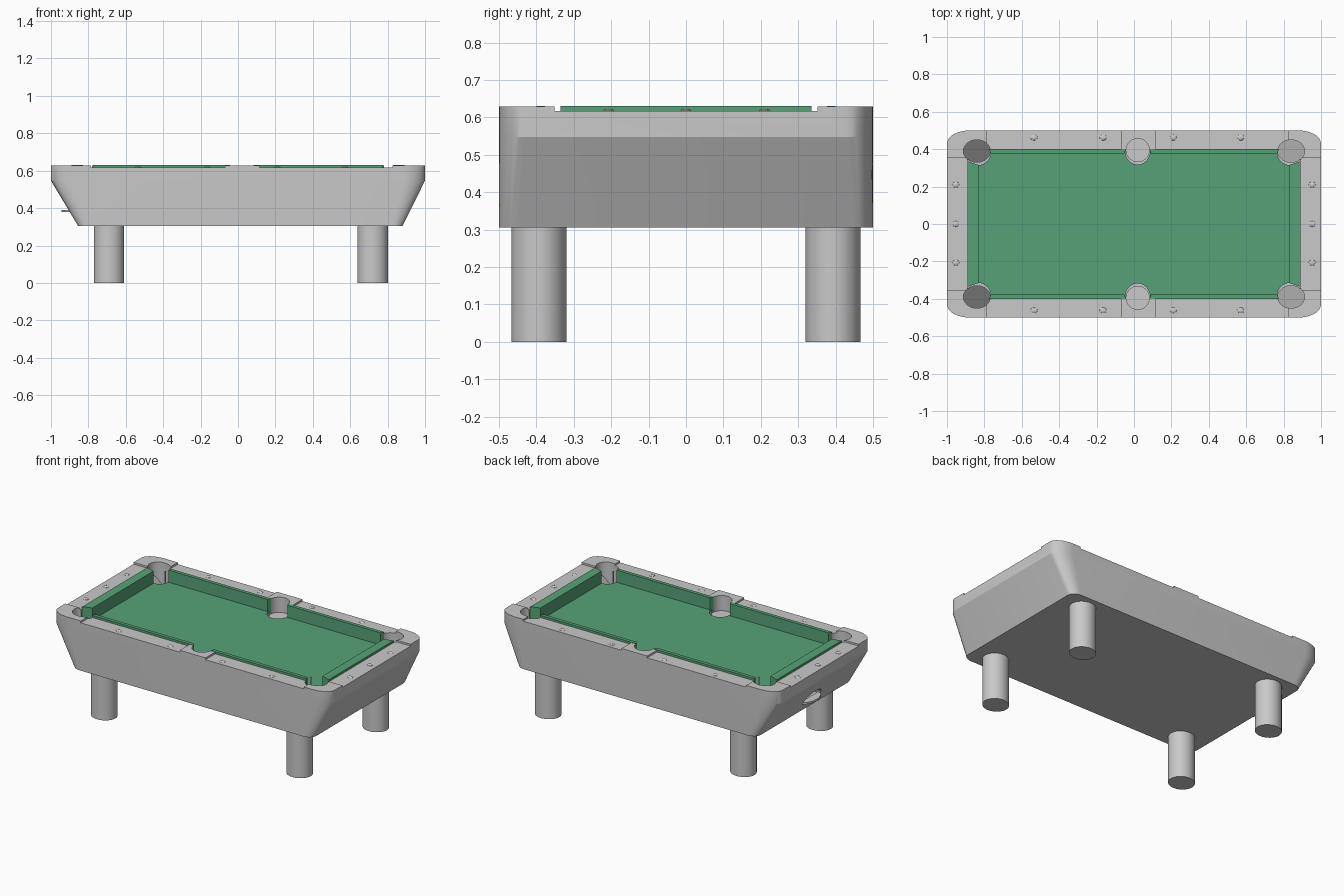
import bpy, bmesh, math
from mathutils import Matrix

if "Cube" in bpy.data.objects:
    bpy.data.objects.remove(bpy.data.objects["Cube"])


def material(name, rgb):
    m = bpy.data.materials.new(name)
    m.diffuse_color = (*rgb, 1)
    m.use_nodes = True
    m.node_tree.nodes["Principled BSDF"].inputs["Base Color"].default_value = m.diffuse_color
    return m


GREY = material("grey_wood", (0.585, 0.585, 0.585))
GREEN = material("green_cloth", (0.094, 0.36, 0.185))


def make(name, bm, mat):
    bmesh.ops.recalc_face_normals(bm, faces=bm.faces)
    me = bpy.data.meshes.new(name)
    bm.to_mesh(me)
    bm.free()
    ob = bpy.data.objects.new(name, me)
    bpy.context.collection.objects.link(ob)
    me.materials.append(mat)
    return ob


def loft(name, rings, mat):
    """Skin a stack of equal-length rings and cap both ends."""
    bm = bmesh.new()
    rows = [[bm.verts.new(p) for p in r] for r in rings]
    n = len(rows[0])
    for a, b in zip(rows, rows[1:]):
        for i in range(n):
            j = (i + 1) % n
            bm.faces.new((a[i], a[j], b[j], b[i]))
    bm.faces.new(rows[0])
    bm.faces.new(rows[-1])
    return make(name, bm, mat)


def prism(name, pts, z0, z1, mat):
    return loft(name, [[(x, y, z) for x, y in pts] for z in (z0, z1)], mat)


def box(name, x0, x1, y0, y1, z0, z1, mat=GREY):
    return prism(name, [(x0, y0), (x1, y0), (x1, y1), (x0, y1)], z0, z1, mat)


def ellipse(cx, cy, rx, ry, n=32):
    return [(cx + rx * math.cos(t * math.tau / n), cy + ry * math.sin(t * math.tau / n))
            for t in range(n)]


def cut(ob, cutter):
    mod = ob.modifiers.new("cut", 'BOOLEAN')
    mod.operation = 'DIFFERENCE'
    mod.solver = 'EXACT'
    mod.object = cutter
    bpy.context.view_layer.objects.active = ob
    bpy.ops.object.modifier_apply(modifier=mod.name)
    bpy.data.objects.remove(cutter)


def smooth(ob):
    bpy.ops.object.select_all(action='DESELECT')
    ob.select_set(True)
    bpy.context.view_layer.objects.active = ob
    bpy.ops.object.shade_smooth_by_angle(angle=math.radians(20))


def rounded(x0, x1, hy, rx, ry, z, n=8):
    pts = []
    for k, (cx, cy) in enumerate([(x1 - rx, hy - ry), (x0 + rx, hy - ry),
                                  (x0 + rx, ry - hy), (x1 - rx, ry - hy)]):
        for i in range(n + 1):
            a = (k + i / n) * math.pi / 2
            pts.append((cx + rx * math.cos(a), cy + ry * math.sin(a), z))
    return pts


RAIL, CAP, CUSHION, BED = 0.617, 0.629, 0.631, 0.552

# cabinet: straight apron over sloping ends
cabinet = loft("cabinet", [rounded(-0.855, 0.88, 0.5, 0.06, 0.05, 0.305),
                           rounded(-1, 1, 0.5, 0.12, 0.07, 0.547),
                           rounded(-1, 1, 0.5, 0.12, 0.07, CAP)], GREY)

# rails sit a little lower than the corner and side caps
for s in (-1, 1):
    ya, yb = sorted((s * 0.37, s * 0.6))
    cut(cabinet, box("cutter", -0.785, -0.07, ya, yb, RAIL, 0.7))
    cut(cabinet, box("cutter", 0.115, 0.825, ya, yb, RAIL, 0.7))
    xa, xb = sorted((s * 0.85, s * 1.1))
    cut(cabinet, box("cutter", xa, xb, -0.352, 0.352, RAIL, 0.7))

# playing field recess
cut(cabinet, box("cutter", -0.89, 0.89, -0.357, 0.357, BED - 0.012, 0.7))
cut(cabinet, box("cutter", -0.775, 0.775, -0.4, 0.4, BED - 0.012, 0.7))

# bed cloth
bed = box("bed_cloth", -0.889, 0.889, -0.399, 0.399, BED - 0.03, BED, GREEN)

# pockets: shallow at the sides, sloping chutes at the corners
for sy in (-1, 1):
    cut(cabinet, prism("cutter", ellipse(0.02, sy * 0.395, 0.062, 0.062), BED - 0.022, 0.7, GREY))
    cut(bed, prism("cutter", ellipse(0.02, sy * 0.388, 0.066, 0.07), 0.4, 0.7, GREY))
    for sx in (-1, 1):
        e = ellipse(sx * 0.84, sy * 0.39, 0.072, 0.06)
        floor = [(x, y, 0.45 + (abs(x) - 0.84) * 1.5) for x, y in e]
        cut(cabinet, loft("cutter", [floor, [(x, y, 0.7) for x, y in e]], GREY))
        cut(bed, prism("cutter", ellipse(sx * 0.84, sy * 0.385, 0.075, 0.072), 0.4, 0.7, GREY))

# ball return: arched opening in the left end with a half-round lip
arch = [(0.09 * math.cos(i * math.pi / 12), 0.385 + 0.06 * math.sin(i * math.pi / 12))
        for i in range(13)]
cut(cabinet, loft("cutter", [[(x, y, z) for y, z in arch] for x in (-1.1, -0.83)], GREY))
lip = [(-0.89 - 0.055 * math.sin(i * math.pi / 12), 0.09 * math.cos(i * math.pi / 12))
       for i in range(13)]
prism("return_lip", lip, 0.379, 0.391, GREY)
smooth(cabinet)
smooth(bed)

# cushions with angled ends at the pockets
for s in (-1, 1):
    for x0, x1 in ((-0.775, -0.042), (0.082, 0.775)):
        prism("long_cushion", [(x0, s * 0.4), (x1, s * 0.4), (x1 - 0.01, s * 0.377),
                               (x0 + 0.01, s * 0.377)], BED - 0.01, CUSHION, GREEN)
    prism("end_cushion", [(s * 0.89, -0.335), (s * 0.89, 0.335), (s * 0.83, 0.315),
                          (s * 0.83, -0.315)], BED - 0.01, CUSHION, GREEN)

# rail sights
spots = [(x, s * 0.462) for x in (-0.535, -0.165, 0.21, 0.57) for s in (-1, 1)]
spots += [(s * 0.953, y) for y in (-0.207, 0, 0.21) for s in (-1, 1)]
for x, y in spots:
    bm = bmesh.new()
    bmesh.ops.create_uvsphere(bm, u_segments=16, v_segments=8, radius=1,
                              matrix=Matrix.Translation((x, y, RAIL - 0.002)) @
                              Matrix.Diagonal((0.02, 0.016, 0.008, 1)))
    smooth(make("rail_sight", bm, GREY))

# legs
for x in (-0.69, 0.72):
    for y in (-0.393, 0.393):
        smooth(prism("leg", ellipse(x, y, 0.081, 0.074), 0, 0.32, GREY))
